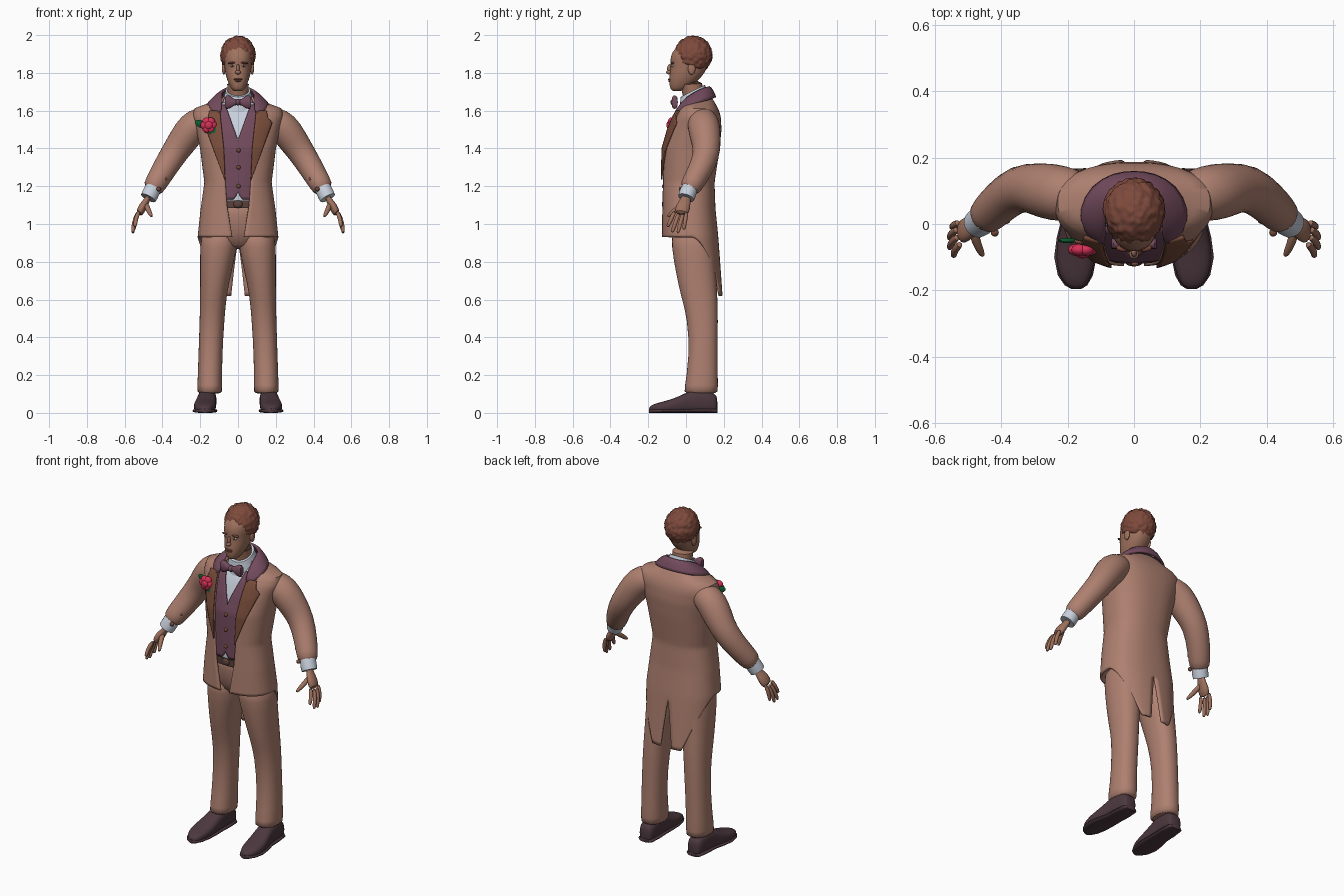
import bpy, bmesh, math
from mathutils import Vector, Matrix, noise

if "Cube" in bpy.data.objects:
    bpy.data.objects.remove(bpy.data.objects["Cube"])


def material(name, code):
    m = bpy.data.materials.new(name)
    rgb = [int(code[i:i + 2], 16) / 255 for i in (0, 2, 4)]
    col = [c / 12.92 if c < .04 else ((c + .055) / 1.055) ** 2.4 for c in rgb] + [1]
    m.use_nodes = True
    m.diffuse_color = col
    m.node_tree.nodes["Principled BSDF"].inputs["Base Color"].default_value = col
    return m


SUIT = material("suit tan", "AE8070")
SKIN = material("skin", "A0725E")
HAIR = material("hair brown", "7E4A3C")
BROWN = material("lapel brown", "784C3A")
PLUM = material("plum", "724A5C")
WHITE = material("shirt white", "C8D0DC")
SHOE = material("shoe leather", "4C383E")
RED = material("rose red", "D43056")
GREEN = material("leaf green", "0F5C32")
BELT = material("belt brown", "5A403A")


def finish(name, bm, mat, mirror=False, thick=0, sub=0):
    bmesh.ops.recalc_face_normals(bm, faces=bm.faces)
    me = bpy.data.meshes.new(name)
    bm.to_mesh(me)
    bm.free()
    me.materials.append(mat)
    ob = bpy.data.objects.new(name, me)
    bpy.context.collection.objects.link(ob)
    bpy.ops.object.select_all(action='DESELECT')
    ob.select_set(True)
    bpy.context.view_layer.objects.active = ob
    bpy.ops.object.shade_smooth_by_angle(angle=math.radians(50))
    if mirror:
        ob.modifiers.new("mirror", 'MIRROR')
    if sub:
        s = ob.modifiers.new("smooth", 'SUBSURF')
        s.levels = s.render_levels = sub
    if thick:
        s = ob.modifiers.new("thickness", 'SOLIDIFY')
        s.thickness, s.offset = thick, 0
    return ob


def add_grid(bm, rows, closed=False):
    vs = [[bm.verts.new(p) for p in r] for r in rows]
    n = len(rows[0])
    for a, b in zip(vs, vs[1:]):
        for i in range(n if closed else n - 1):
            j = (i + 1) % n
            bm.faces.new((a[i], a[j], b[j], b[i]))
    if closed:
        bm.faces.new(vs[0])
        bm.faces.new(vs[-1])


def skin_rows(name, rows, mat, closed=False, **kw):
    bm = bmesh.new()
    add_grid(bm, rows, closed)
    return finish(name, bm, mat, **kw)


def spow(v, e):
    return math.copysign(abs(v) ** e, v)


def ring(z, cx, rx, yf, yb, n=2.2, slope=0, count=24):
    """Superellipse ring, optionally tilted along y."""
    pts = []
    for i in range(count):
        a = math.tau * i / count
        y = (yf + yb) / 2 - (yb - yf) / 2 * spow(math.cos(a), 2 / n)
        pts.append((cx + rx * spow(math.sin(a), 2 / n), y, z + slope * (y - (yf + yb) / 2)))
    return pts


def tube_rows(path, count=12):
    ps = [Vector(p[:3]) for p in path]
    rows = []
    for i, p in enumerate(ps):
        d = ps[min(i + 1, len(ps) - 1)] - ps[max(i - 1, 0)]
        q = d.to_track_quat('Z', 'Y')
        rows.append([p + q @ Vector((math.cos(math.tau * k / count), math.sin(math.tau * k / count), 0)) * path[i][3]
                     for k in range(count)])
    return rows


def blobs(name, items, mat, mirror=False):
    """Ellipsoids: centre, radii and an optional turn about y."""
    bm = bmesh.new()
    for c, r, *turn in items:
        m = Matrix.Translation(c) @ Matrix.Rotation(turn[0] if turn else 0, 4, 'Y') @ Matrix.Diagonal((*r, 1))
        bmesh.ops.create_uvsphere(bm, u_segments=16, v_segments=10, radius=1, matrix=m)
    return finish(name, bm, mat, mirror)


def lerp(a, b, t):
    return a + (b - a) * t


def table(rows, z, k=1):
    for a, b in zip(rows, rows[1:]):
        if z <= b[0]:
            return lerp(a[k], b[k], max(0, (z - a[0]) / (b[0] - a[0])))
    return rows[-1][k]


# Torso profile: height, half width, front, back
TORSO = [(.6, .2, -.12, .19), (.93, .208, -.122, .165), (1.08, .192, -.122, .15), (1.22, .172, -.122, .145),
         (1.4, .195, -.118, .172), (1.5, .215, -.09, .182), (1.57, .235, -.06, .178), (1.61, .225, -.035, .165),
         (1.635, .15, -.02, .15), (1.67, .08, 0, .13)]
OPENING = [(.93, .03), (1.1, .058), (1.24, .068), (1.4, .075), (1.59, .095), (1.635, .09), (1.67, .07)]
POW = 2.4


def torso(a, z):
    rx, f, b = (table(TORSO, z, k) for k in (1, 2, 3))
    return (rx * spow(math.sin(a), 2 / POW), (f + b) / 2 - (b - f) / 2 * spow(math.cos(a), 2 / POW), z)


def front_angle(x, z):
    return math.asin(min(.99, x / table(TORSO, z)) ** (POW / 2))


def opening(z):
    return table(OPENING, z)


def patch(name, inner, outer, z0, z1, off, mat):
    """Mirrored panel that follows the front of the torso."""
    rows = []
    for i in range(29):
        z = lerp(z0, z1, i / 28)
        pts = [torso(front_angle(lerp(inner(z), outer(z), k / 8), z), z) for k in range(9)]
        rows.append([(x, y - off, h) for x, y, h in pts])
    return skin_rows(name, rows, mat, mirror=True, thick=.008)


# Tailcoat with curved hem and a slit at the back
coat = []
for v in range(49):
    row = []
    for u in range(33):
        s = min(1, max(0, (u / 32 - .5) / .4))
        z = lerp(.93 - .31 * s ** 1.5, 1.67, v / 48)
        end = math.pi - .13 * min(1, max(0, (.9 - z) / .28))
        x, y, z = torso(lerp(front_angle(opening(z), z), end, u / 32), z)
        row.append((0 if end == math.pi and u == 32 else x, y, z))
    coat.append(row)
skin_rows("tailcoat", coat, SUIT, mirror=True, thick=.012)
patch("lapels", opening, lambda z: table([(1.235, .07), (1.54, .182), (1.555, .16), (1.6, .15)], z), 1.235, 1.6, .014, BROWN)

# Waistcoat, shirt front and belt
patch("shirt_front", lambda z: 0, lambda z: .09, 1.1, 1.64, -.016, WHITE)
patch("waistcoat", lambda z: max(0, .36 * (z - 1.445), .8 * (1.16 - z)), lambda z: .13, 1.13, 1.63, -.006, PLUM)
patch("belt", lambda z: 0, lambda z: .13, 1.085, 1.125, -.008, BELT)
blobs("belt_buckle", [((0, -.118, 1.105), (.025, .01, .02))], BELT)
blobs("waistcoat_buttons", [((.003, -.12, z), (.011, .008, .011)) for z in (1.2, 1.3, 1.39)], BROWN)

# Coat collar swept between an outer and an inner rail
outer = [(.105, -.055, 1.575), (.155, -.02, 1.61), (.162, .045, 1.64), (.125, .115, 1.655), (.06, .15, 1.668), (0, .155, 1.67)]
inner = [(.09, -.05, 1.59), (.085, -.02, 1.645), (.085, .03, 1.685), (.078, .08, 1.71), (.045, .115, 1.722), (0, .122, 1.725)]
rails = [[Vector(o).lerp(Vector(i), t) + Vector((0, 0, .05 * t * (1 - t))) for t in (0, .33, .67, 1)] for o, i in zip(outer, inner)]
skin_rows("coat_collar", rails, PLUM, mirror=True, sub=1, thick=.014)

# Shirt collar and bow tie
skin_rows("shirt_collar", [ring(1.63, 0, .088, -.035, .125, slope=.5), ring(1.67, 0, .075, -.032, .112, slope=.5),
                           ring(1.705, 0, .066, -.028, .1, slope=.5)], WHITE, True)
bow = [(0, .012), (.02, .018), (.045, .034), (.062, .036), (.068, .026)]
skin_rows("bow_tie", [[(x, -.06 + .016 * math.cos(math.tau * k / 12), 1.645 + h * spow(math.sin(math.tau * k / 12), .6))
                       for k in range(12)] for x, h in bow], PLUM, True, mirror=True)
blobs("bow_knot", [((0, -.063, 1.645), (.016, .02, .018))], PLUM)

# Sleeves, cuffs and sleeve buttons
sleeve = [(.13, .085, 1.555, .06), (.19, .088, 1.545, .082), (.24, .095, 1.515, .088), (.29, .105, 1.445, .082),
          (.345, .112, 1.365, .074), (.4, .07, 1.275, .066), (.435, .035, 1.215, .06), (.458, .012, 1.175, .054)]
skin_rows("sleeves", tube_rows(sleeve, 16), SUIT, True, mirror=True, sub=1)
skin_rows("shirt_cuffs", tube_rows([(.45, .02, 1.19, .044), (.466, .006, 1.155, .045), (.475, 0, 1.138, .043)], 16), WHITE, True, mirror=True)
blobs("sleeve_buttons", [((.385, .012, 1.24), (.012, .012, .012)), ((.42, -.026, 1.185), (.012, .012, .012))], BROWN, True)

# Hands: flattened palm, four fingers, thumb
hand = bmesh.new()
palm = [(.47, .004, 1.15, .024), (.484, -.005, 1.12, .026), (.505, -.016, 1.09, .036), (.527, -.027, 1.05, .033)]
rows = tube_rows(palm)
for r, p in zip(rows, palm):
    for v in r:
        v.x = lerp(p[0], v.x, .55)
        v.y = lerp(p[1], v.y, 1.15)
add_grid(hand, rows, True)
knuckles = [(.522, -.058, 1.07), (.53, -.037, 1.062), (.532, -.015, 1.06), (.528, .004, 1.068)]
tips = [(.546, -.098, .985), (.558, -.074, .955), (.558, -.044, .95), (.55, -.012, .97)]
for k, t in zip(knuckles, tips):
    k, t = Vector(k), Vector(t)
    mid = k.lerp(t, .5) + Vector((.008, 0, 0))
    path = [(*k, .012), (*mid, .0125), (*k.lerp(t, .9), .011), (*t, .006)]
    add_grid(hand, tube_rows(path, 8), True)
add_grid(hand, tube_rows([(.488, -.012, 1.11, .016), (.476, -.055, 1.075, .015), (.462, -.085, 1.05, .012), (.455, -.098, 1.038, .006)], 8), True)
finish("hands", hand, SKIN, mirror=True, sub=1)

# Trousers
skin_rows("trouser_seat", [ring(.865, 0, .09, -.045, .12), ring(.95, 0, .185, -.085, .145), ring(1.05, 0, .178, -.1, .138),
                           ring(1.14, 0, .16, -.1, .13)], SUIT, True, sub=1)
legs = [(.1, .15, .067, -.012, .17), (.12, .15, .066, -.01, .17), (.3, .147, .063, .018, .167), (.5, .137, .066, .008, .17),
        (.62, .131, .07, -.028, .167), (.75, .117, .084, -.056, .158), (.88, .102, .1, -.077, .155), (.98, .097, .095, -.08, .145)]
skin_rows("trouser_legs", [ring(*r) for r in legs], SUIT, True, mirror=True, sub=1)

# Shoes: y, centre, half width, height
last = [(.167, .16, .03, .08), (.155, .16, .044, .105), (.09, .162, .05, .13), (.02, .165, .05, .12), (-.04, .172, .058, .085),
        (-.1, .177, .061, .066), (-.155, .177, .05, .052), (-.185, .175, .031, .04), (-.196, .174, .012, .028)]


def shoe_row(y, cx, w, h, count=16):
    ang = [math.tau * k / count for k in range(count)]
    return [(cx + w * spow(math.cos(a), .7), y, h / 2 + h / 2 * spow(math.sin(a), .7)) for a in ang]


skin_rows("shoes", [shoe_row(*r) for r in last], SHOE, True, mirror=True, sub=1)
skin_rows("shoe_soles", [shoe_row(y, c, w + .003, .022) for y, c, w, h in last], SHOE, True, mirror=True)

# Neck and head
skin_rows("neck", tube_rows([(0, .055, 1.6, .06), (0, .04, 1.68, .056), (0, .028, 1.74, .057), (0, .03, 1.8, .06)], 20), SKIN, True)
skull = [(1.703, .018, -.07, -.03), (1.712, .033, -.082, 0), (1.735, .046, -.088, .035), (1.765, .059, -.09, .07), (1.8, .068, -.086, .1),
         (1.835, .072, -.08, .115), (1.87, .076, -.085, .12), (1.91, .076, -.075, .12), (1.95, .055, -.04, .1), (1.97, .02, 0, .06)]
skin_rows("head", [ring(*(r[0], 0, *r[1:])) for r in skull], SKIN, True, sub=1)
blobs("nose", [((0, -.09, 1.803), (.015, .016, .011)), ((0, -.085, 1.822), (.009, .015, .024))], SKIN)
blobs("ears", [((.075, .03, 1.822), (.01, .02, .032))], SKIN, True)
blobs("brow_ridges", [((.032, -.072, 1.853), (.022, .011, .006), .12)], HAIR, True)
blobs("eye_whites", [((.03, -.07, 1.836), (.012, .011, .006))], WHITE, True)
blobs("pupils", [((.03, -.077, 1.836), (.005, .006, .005))], BELT, True)
blobs("lips", [((0, -.084, 1.766), (.023, .012, .005)), ((0, -.083, 1.757), (.018, .012, .005))], BROWN)

# Curly hair: lumpy ellipsoid trimmed along a sloping hairline
hair = bmesh.new()
bmesh.ops.create_icosphere(hair, subdivisions=5, radius=1)
for v in hair.verts:
    p = v.co.copy()
    lump = 1 + .12 * (.35 - noise.voronoi(p * 4.5)[0][0])
    v.co = Vector((p.x * .094, .038 + p.y * .102, 1.893 + p.z * .104)) if lump < 0 else \
        Vector((p.x * .094 * lump, .038 + p.y * .102 * lump, 1.893 + p.z * .104 * lump))
    v.co.z = min(2, max(v.co.z, 1.868 - .36 * (v.co.y + .06)))
finish("hair", hair, HAIR)

# Rose buttonhole with leaves
rose = Vector((-.155, -.078, 1.523))
petals = [(rose + Vector((.02 * math.cos(a), 0, .02 * math.sin(a))), (.024, .018, .024)) for a in [math.tau * k / 6 for k in range(6)]]
blobs("rose", petals + [(rose - Vector((0, .008, 0)), (.024, .018, .024))], RED)
blobs("rose_leaves", [((-.2, -.05, 1.53), (.03, .008, .018), .5), ((-.122, -.088, 1.482), (.014, .008, .028), .2),
                      ((-.14, -.083, 1.485), (.022, .007, .012), .6)], GREEN)
